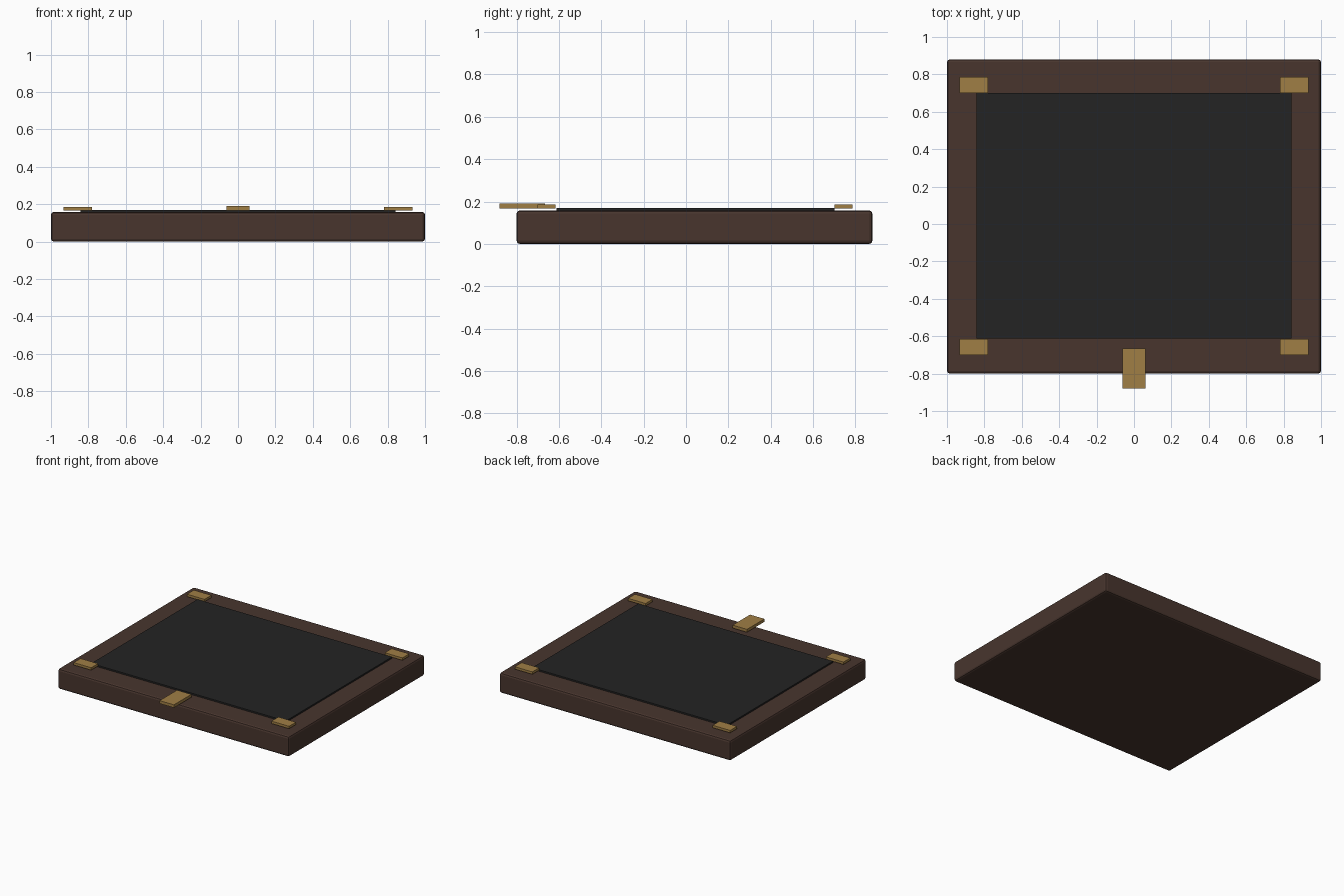
import bpy

old = bpy.data.objects.get("Cube")
if old:
    bpy.data.objects.remove(old, do_unlink=True)


def make_material(name, rgb):
    mat = bpy.data.materials.new(name)
    mat.use_nodes = True
    color = (*rgb, 1)
    mat.diffuse_color = color
    bsdf = mat.node_tree.nodes["Principled BSDF"]
    bsdf.inputs["Base Color"].default_value = color
    bsdf.inputs["Roughness"].default_value = 0.7
    return mat


def box(name, low, high, mat, bevel=0, segments=1):
    """Box between two corners, with an optional rounded edge."""
    center = [(a + b) / 2 for a, b in zip(low, high)]
    bpy.ops.mesh.primitive_cube_add(size=1, location=center)
    obj = bpy.context.object
    obj.name = name
    obj.scale = [b - a for a, b in zip(low, high)]
    bpy.ops.object.transform_apply(location=False, rotation=False, scale=True)
    obj.data.materials.append(mat)
    if bevel:
        mod = obj.modifiers.new("Edge bevel", "BEVEL")
        mod.width = bevel
        mod.segments = segments
    return obj


wood = make_material("dark brown wood", (0.065, 0.036, 0.027))
felt = make_material("charcoal inlay", (0.017, 0.017, 0.017))
brass = make_material("aged brass", (0.35, 0.21, 0.06))

# Slab with softened edges
box("base_slab", (-1, -0.80, 0), (1, 0.88, 0.158), wood, 0.015, 2)

# Thin dark panel on the top
box("inlay_panel", (-0.842, -0.612, 0.15), (0.842, 0.70, 0.17), felt)

# Corner plates, mirrored left and right
for side, label in ((1, "left"), (-1, "right")):
    x0, x1 = sorted((side * 0.78, side * 0.932))
    for end, y0, y1 in (("front", -0.70, -0.615), ("back", 0.70, 0.785)):
        box(f"corner_plate_{end}_{label}", (x0, y0, 0.167), (x1, y1, 0.186), brass)

# Clasp overhanging the front edge
box("front_clasp", (-0.062, -0.88, 0.167), (0.062, -0.665, 0.19), brass)
